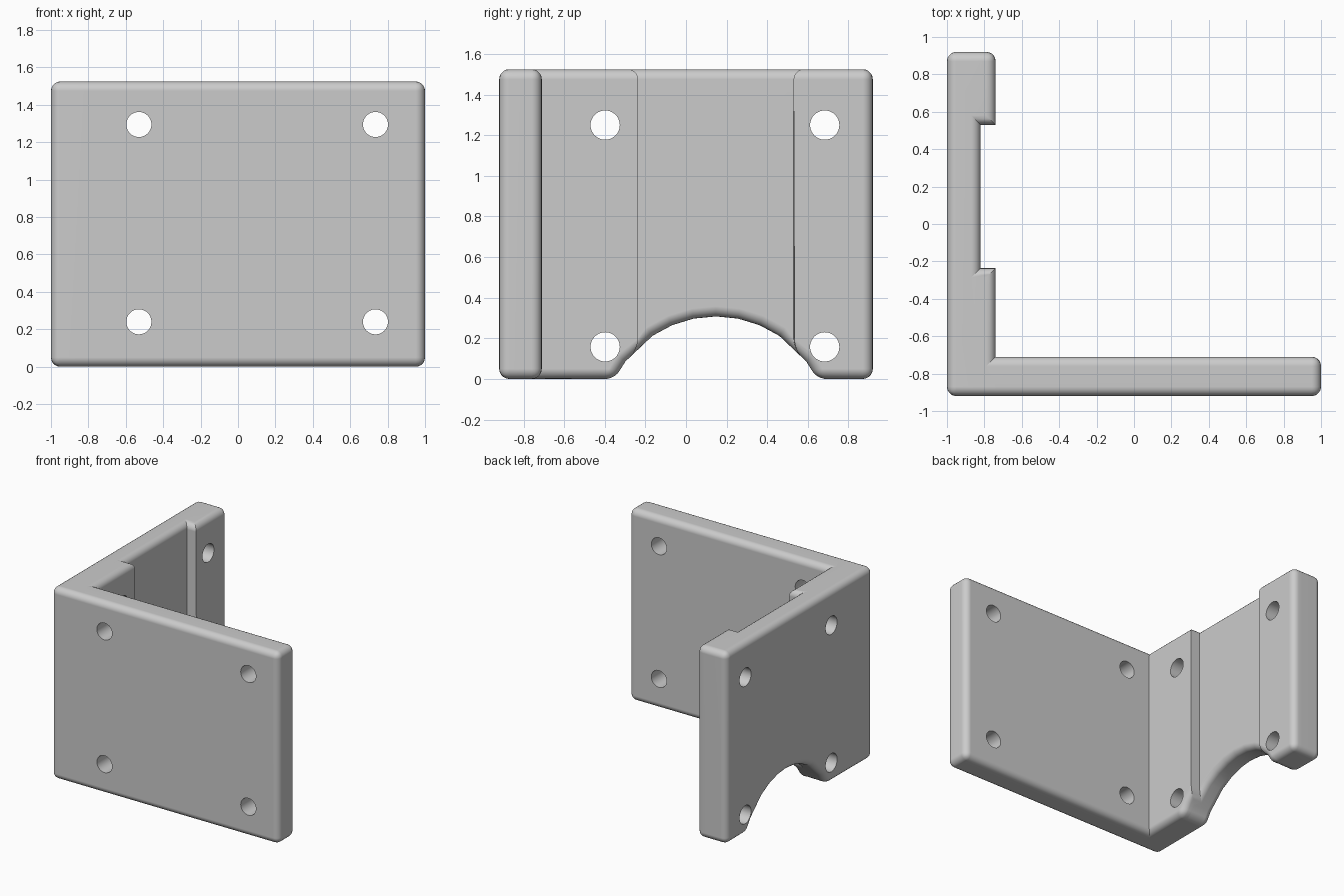
import bpy, bmesh, math
from mathutils import Vector, Matrix

cube = bpy.data.objects.get("Cube")
if cube:
    bpy.data.objects.remove(cube, do_unlink=True)

HEIGHT, HALF_Y, ROUND = 1.525, 0.92, 0.05
INNER_Y = -0.71
ARC_Y, ARC_Z, ARC_R = 0.147, -0.25, 0.558
CHANNEL_HALF = 0.383

grey = bpy.data.materials.new("grey_metal")
grey.use_nodes = True
grey.diffuse_color = (0.6, 0.6, 0.6, 1)
grey.node_tree.nodes["Principled BSDF"].inputs["Base Color"].default_value = (0.6, 0.6, 0.6, 1)


def arc_point(degrees):
    a = math.radians(degrees)
    return (ARC_Y + ARC_R * math.sin(a), ARC_Z + ARC_R * math.cos(a))


# Side outline, in sections along y: front plate, wall, channel, far wall
foot = math.sqrt(ARC_R ** 2 - ARC_Z ** 2)
left_arc, right_arc = arc_point(-53), arc_point(53)
inner = arc_point(34)
t = (right_arc[0] - ARC_Y - CHANNEL_HALF) / (right_arc[0] - inner[0])
rim_z = right_arc[1] + t * (inner[1] - right_arc[1])
near, far = ARC_Y - CHANNEL_HALF, ARC_Y + CHANNEL_HALF
sections = [
    [(-HALF_Y, 0), (INNER_Y, 0)],
    [(INNER_Y, 0), (ARC_Y - foot, 0), left_arc, (near, rim_z)],
    [(near, rim_z)] + [arc_point(d * 34 / 3) for d in range(-3, 4)] + [(far, rim_z)],
    [(far, rim_z), right_arc, (ARC_Y + foot, 0), (HALF_Y, 0)],
]

bm = bmesh.new()
for low in sections:
    outline = low + [(low[-1][0], HEIGHT), (low[0][0], HEIGHT)]
    bm.faces.new([bm.verts.new((-1, y, z)) for y, z in outline])
bmesh.ops.remove_doubles(bm, verts=bm.verts, dist=0.0001)


def extrude(faces, distance):
    result = bmesh.ops.extrude_face_region(bm, geom=faces)["geom"]
    moved = [v for v in result if isinstance(v, bmesh.types.BMVert)]
    bmesh.ops.translate(bm, verts=moved, vec=(distance, 0, 0))
    return [f for f in result if isinstance(f, bmesh.types.BMFace)]


# Channel depth first, then the full wall, then the front plate
faces = extrude(list(bm.faces), 0.18)
faces = extrude([f for f in faces if not near < f.calc_center_median().y < far], 0.08)
extrude([f for f in faces if f.calc_center_median().y < INNER_Y], 1.74)
bmesh.ops.recalc_face_normals(bm, faces=bm.faces)
bmesh.ops.dissolve_limit(bm, angle_limit=math.radians(1), verts=bm.verts, edges=bm.edges)


# Round every hard edge except the upright channel edges
def is_rounded(edge):
    a, b = (v.co for v in edge.verts)
    upright = abs(a.y - b.y) < 0.001 and abs(a.x - b.x) < 0.001
    on_channel = min(abs(a.y - near), abs(a.y - far)) < 0.001
    return edge.calc_face_angle(0) > math.radians(30) and not (upright and on_channel)


bmesh.ops.bevel(bm, geom=[e for e in bm.edges if is_rounded(e)], offset=ROUND,
                offset_type='OFFSET', segments=5, profile=0.5, affect='EDGES',
                clamp_overlap=False)
mesh = bpy.data.meshes.new("corner_bracket")
bm.to_mesh(mesh)
bm.free()
mesh.materials.append(grey)
bracket = bpy.data.objects.new("corner_bracket", mesh)
bpy.context.collection.objects.link(bracket)

# Screw hole cutters
cutter_bm = bmesh.new()


def add_hole(centre, axis, radius):
    turn = Vector(axis).to_track_quat('Z', 'Y').to_matrix().to_4x4()
    bmesh.ops.create_cone(cutter_bm, cap_ends=True, segments=40, radius1=radius,
                          radius2=radius, depth=0.5,
                          matrix=Matrix.Translation(centre) @ turn)


for x in (-0.53, 0.735):
    for z in (0.24, 1.295):
        add_hole((x, -0.82, z), (0, 1, 0), 0.067)
for y in (-0.398, 0.683):
    for z in (0.158, 1.25):
        add_hole((-0.87, y, z), (1, 0, 0), 0.072)
cutter_mesh = bpy.data.meshes.new("hole_cutters")
cutter_bm.to_mesh(cutter_mesh)
cutter_bm.free()
cutter_mesh.materials.append(grey)
cutter = bpy.data.objects.new("hole_cutters", cutter_mesh)
bpy.context.collection.objects.link(cutter)
cutter.hide_render = True

cut = bracket.modifiers.new("screw_holes", 'BOOLEAN')
cut.operation, cut.solver, cut.object = 'DIFFERENCE', 'EXACT', cutter
bpy.context.view_layer.objects.active = bracket
bpy.ops.object.select_all(action='DESELECT')
bracket.select_set(True)
bpy.ops.object.modifier_apply(modifier=cut.name)
bpy.data.objects.remove(cutter, do_unlink=True)

# Smooth rounding with flat broad faces
bpy.ops.object.shade_smooth_by_angle(angle=math.radians(30))
weighted = bracket.modifiers.new("weighted_normals", 'WEIGHTED_NORMAL')
weighted.keep_sharp = True
